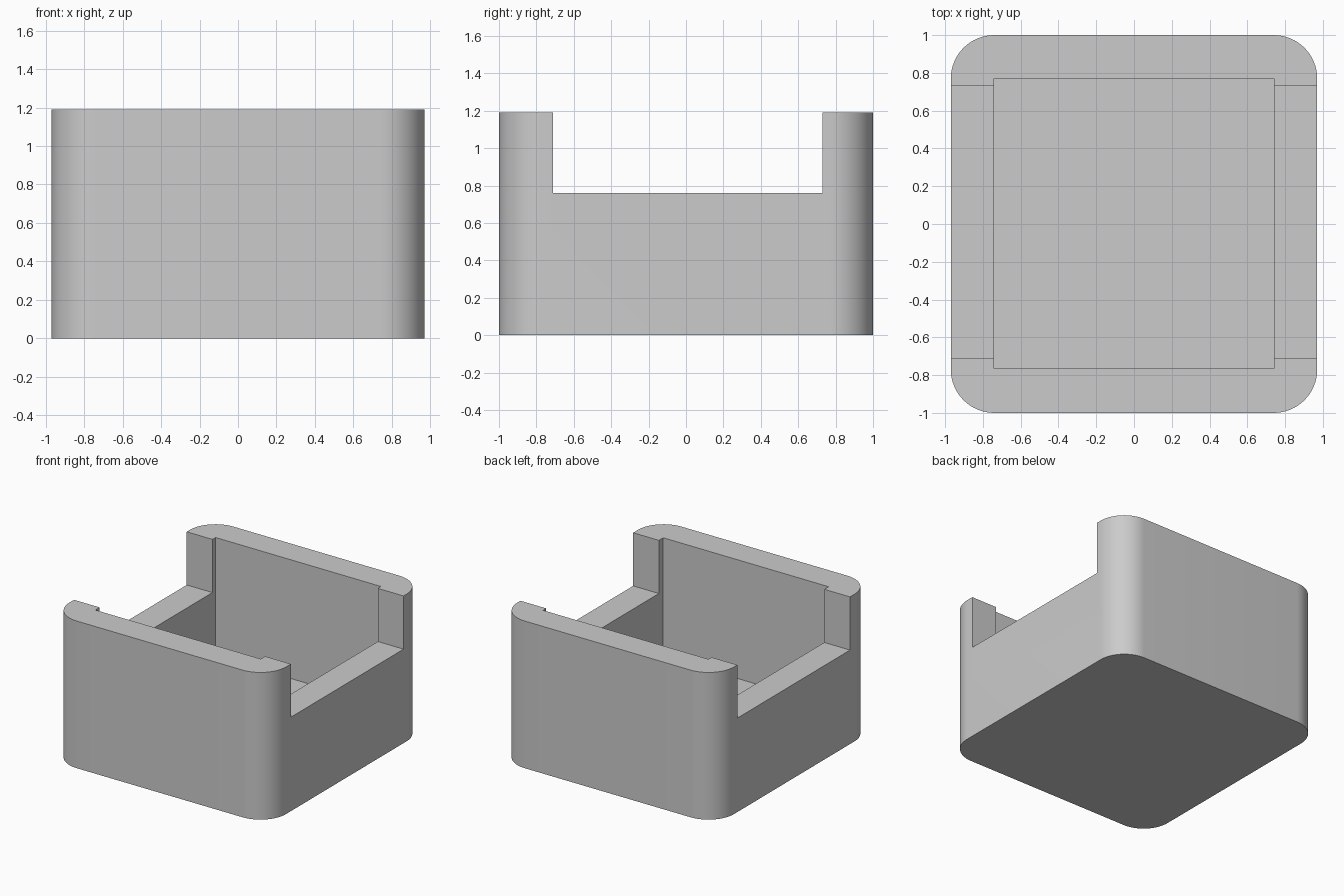
import bpy
import bmesh
import math

cube = bpy.data.objects.get("Cube")
if cube:
    bpy.data.objects.remove(cube, do_unlink=True)


def make_box(name, low, high, radius=0.0):
    """Box between two corners, with optionally rounded vertical edges."""
    bm = bmesh.new()
    bmesh.ops.create_cube(bm, size=1)
    for v in bm.verts:
        v.co = [high[i] if v.co[i] > 0 else low[i] for i in range(3)]
    if radius:
        upright = [e for e in bm.edges
                   if abs(e.verts[0].co.z - e.verts[1].co.z) > 0.1]
        bmesh.ops.bevel(bm, geom=upright, offset=radius, segments=16,
                        profile=0.5, affect='EDGES')
    bmesh.ops.recalc_face_normals(bm, faces=bm.faces)
    mesh = bpy.data.meshes.new(name)
    bm.to_mesh(mesh)
    bm.free()
    obj = bpy.data.objects.new(name, mesh)
    bpy.context.collection.objects.link(obj)
    return obj


def cut(target, cutter):
    """Subtract the cutter from the target, then discard it."""
    cutter.hide_render = True
    mod = target.modifiers.new("cut", 'BOOLEAN')
    mod.operation = 'DIFFERENCE'
    mod.solver = 'EXACT'
    mod.object = cutter
    bpy.context.view_layer.objects.active = target
    bpy.ops.object.modifier_apply(modifier=mod.name)
    bpy.data.objects.remove(cutter, do_unlink=True)


# Rounded outer block
holder = make_box("holder_body", (-0.97, -1, 0), (0.97, 1, 1.19), radius=0.23)

# Rectangular pocket
cut(holder, make_box("pocket_cutter", (-0.74, -0.765, 0.23), (0.74, 0.77, 2)))

# Lowered side walls
cut(holder, make_box("side_notch_cutter", (-2, -0.71, 0.76), (2, 0.73, 2)))

# Plain grey
grey = bpy.data.materials.new("plain_grey")
colour = (0.6, 0.6, 0.6, 1)
grey.use_nodes = True
grey.diffuse_color = colour
grey.node_tree.nodes["Principled BSDF"].inputs["Base Color"].default_value = colour
holder.data.materials.clear()
holder.data.materials.append(grey)

# Smooth corners, crisp rims
bpy.ops.object.select_all(action='DESELECT')
holder.select_set(True)
bpy.context.view_layer.objects.active = holder
bpy.ops.object.shade_smooth_by_angle(angle=math.radians(30))
